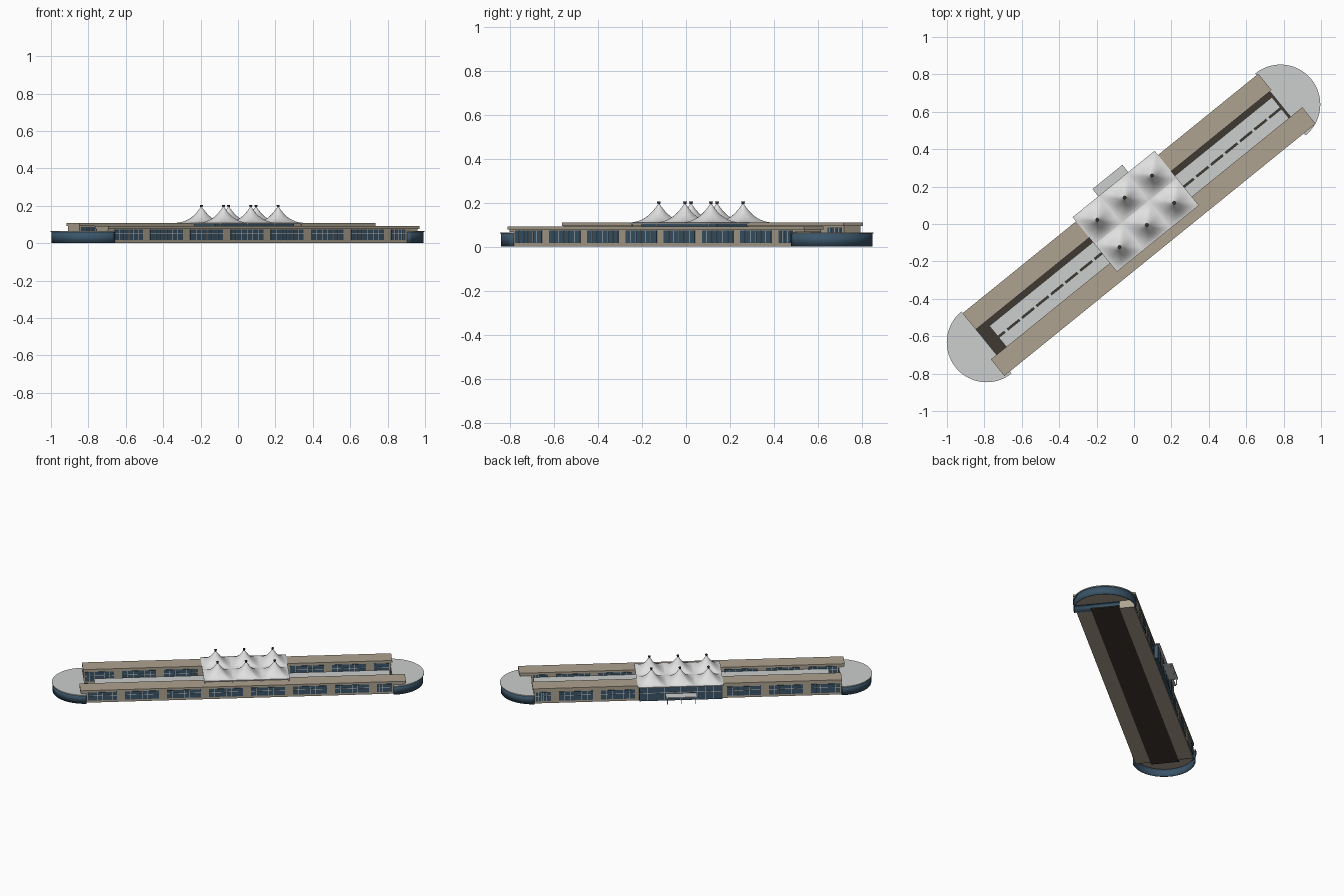
import bpy, bmesh, math
from mathutils import Matrix, Vector

if "Cube" in bpy.data.objects:
    bpy.data.objects.remove(bpy.data.objects["Cube"], do_unlink=True)

# The long axis of the building is turned in plan
TURN = Matrix.Rotation(math.radians(39), 4, 'Z')


def material(name, rgb):
    m = bpy.data.materials.new(name)
    m.use_nodes = True
    m.diffuse_color = (*rgb, 1)
    m.node_tree.nodes["Principled BSDF"].inputs["Base Color"].default_value = (*rgb, 1)
    return m


TAN = material("tan_stone", (0.42, 0.365, 0.28))
GREY = material("pale_grey_roof", (0.60, 0.62, 0.61))
WHITE = material("white_fabric", (0.74, 0.75, 0.74))
GLASS = material("blue_glass", (0.042, 0.09, 0.14))
DARK = material("dark_paving", (0.05, 0.04, 0.032))
FRAME = material("white_frame", (0.7, 0.72, 0.72))


def finish(name, bm, mat, smooth=False):
    bmesh.ops.recalc_face_normals(bm, faces=bm.faces)
    me = bpy.data.meshes.new(name)
    bm.to_mesh(me)
    bm.free()
    me.transform(TURN)
    me.materials.append(mat)
    ob = bpy.data.objects.new(name, me)
    bpy.context.scene.collection.objects.link(ob)
    if smooth:
        bpy.ops.object.select_all(action='DESELECT')
        ob.select_set(True)
        bpy.context.view_layer.objects.active = ob
        bpy.ops.object.shade_smooth_by_angle(angle=math.radians(35))
    return ob


def boxes(name, mat, *items):
    """Each item is (u0, u1, v0, v1, z0, z1) along the building."""
    bm = bmesh.new()
    for u0, u1, v0, v1, z0, z1 in items:
        size = Matrix.Diagonal((u1 - u0, v1 - v0, z1 - z0, 1))
        mid = Matrix.Translation(((u0 + u1) / 2, (v0 + v1) / 2, (z0 + z1) / 2))
        bmesh.ops.create_cube(bm, size=1, matrix=mid @ size)
    return finish(name, bm, mat)


def windows(name, v, side, z0, z1, skip=None):
    """A row of glazed bays with frames on a wall at v, facing side (-1 or 1)."""
    panes, frames = [], []

    def plate(out):
        return min(v, v + side * out), max(v, v + side * out)

    for k in range(8):
        c = -0.921 + k * 0.2765
        a, b = max(c - 0.112, -1.0), min(c + 0.112, 1.0)
        if skip and a < skip[1] and b > skip[0]:
            if a < skip[0] - 0.05:
                b = skip[0]
            elif b > skip[1] + 0.05:
                a = skip[1]
            else:
                continue
        panes.append((a, b, *plate(0.003), z0, z1))
        for i in range(1, 6):
            m = a + (b - a) * i / 6
            frames.append((m - 0.001, m + 0.001, *plate(0.005), z0, z1))
        zm = z0 + (z1 - z0) * 0.6
        frames.append((a, b, *plate(0.005), zm - 0.001, zm + 0.001))
    boxes(name + "_glass", GLASS, *panes)
    boxes(name + "_frames", FRAME, *frames)


# Long wings: walls with overhanging roofs
boxes("front_wing_walls", TAN, (-1.012, 1.012, -0.187, -0.088, 0, 0.08),
      (-1.045, 1.085, -0.187, -0.088, 0.066, 0.08))
boxes("front_wing_roof", TAN, (-1.05, 1.092, -0.195, -0.081, 0.077, 0.091))
boxes("back_wing_walls", TAN, (-1.008, 1.015, 0.101, 0.199, 0, 0.1))
boxes("back_wing_roof", TAN, (-1.013, 1.022, 0.094, 0.206, 0.093, 0.109))
windows("front_wing_outer", -0.187, -1, 0.016, 0.073)
windows("front_wing_inner", -0.088, 1, 0.02, 0.073)
windows("back_wing_outer", 0.199, 1, 0.016, 0.08, (-0.225, 0.32))
windows("back_wing_inner", 0.101, -1, 0.02, 0.087, (-0.225, 0.32))

# Courtyard floor and the pair of low roofs along it
boxes("courtyard_floor", DARK, (-1.04, 1.04, -0.088, 0.101, 0, 0.008))
boxes("courtyard_buildings", TAN, (-0.938, 0.994, -0.086, -0.023, 0.008, 0.05),
      (-0.938, 0.994, -0.003, 0.058, 0.008, 0.05))
boxes("courtyard_roofs", GREY, (-0.944, 1.0, -0.088, -0.018, 0.05, 0.056),
      (-0.944, 1.0, -0.008, 0.063, 0.05, 0.056))
boxes("courtyard_roof_links", GREY,
      *[(-0.9 + i * 0.1, -0.88 + i * 0.1, -0.018, -0.008, 0.05, 0.055) for i in range(19)])


# Rounded glazed ends
def half_disc(name, end, radius, z0, z1, mat, caps=True):
    bm = bmesh.new()
    steps = 32
    low = []
    for i in range(steps + 1):
        a = math.pi * (i / steps - 0.5)
        low.append(bm.verts.new((end * (1.011 + radius * math.cos(a)),
                                 0.004 + radius * math.sin(a), z0)))
    high = [bm.verts.new(p.co + Vector((0, 0, z1 - z0))) for p in low]
    n = len(low)
    for i in range(n):
        j = (i + 1) % n
        bm.faces.new((low[i], low[j], high[j], high[i]))
    if caps:
        bm.faces.new(low)
        bm.faces.new(high)
    return finish(name, bm, mat, smooth=True)


for side, end in (("left", 1), ("right", -1)):
    wall = half_disc(side + "_end_glass_wall", end, 0.208, 0, 0.06, GLASS, caps=False)
    thick = wall.modifiers.new("thickness", 'SOLIDIFY')
    thick.thickness = 0.004
    half_disc(side + "_end_ceiling", end, 0.205, 0.055, 0.059, TAN)
    half_disc(side + "_end_roof", end, 0.213, 0.059, 0.065, GREY)

# Central hall under the tents
U0, V0, CELL = -0.232, -0.141, 0.188
U1, V1 = U0 + 3 * CELL, V0 + 2 * CELL
boxes("central_hall", GLASS, (U0 + 0.01, U1 - 0.01, -0.08, 0.222, 0.004, 0.104))
boxes("hall_frames", FRAME,
      *[(U0 + 0.01 + i * 0.0544 - 0.0012, U0 + 0.01 + i * 0.0544 + 0.0012,
         0.222, 0.225, 0.004, 0.104) for i in range(11)],
      (U0 + 0.01, U1 - 0.01, 0.222, 0.225, 0.06, 0.063))
boxes("tent_posts", FRAME,
      *[(u - 0.003, u + 0.003, -0.136, -0.13, 0.091, 0.105)
        for u in (U0 + 0.006, U0 + CELL, U0 + 2 * CELL, U1 - 0.006)])
boxes("tent_eaves", WHITE, (U0, U1, V0, V1, 0.103, 0.109))

# Peaked fabric tents: round at the tip, square at the foot
SEG, RINGS = 32, 10
bm = bmesh.new()
tips = []
for iu in range(3):
    for iv in range(2):
        cu, cv = U0 + CELL * (iu + 0.5), V0 + CELL * (iv + 0.5)
        tips.append((cu, cv))
        rings = []
        for r in range(RINGS + 1):
            t = 0.04 + 0.96 * r / RINGS
            z = 0.109 + 0.09 * (1 - t) ** 1.6
            ring = []
            for s in range(SEG):
                a = 2 * math.pi * s / SEG
                square = 1 / max(abs(math.cos(a)), abs(math.sin(a)))
                rad = CELL / 2 * t * (1 + (square - 1) * t * t)
                ring.append(bm.verts.new((cu + rad * math.cos(a), cv + rad * math.sin(a), z)))
            rings.append(ring)
        bm.faces.new(rings[0])
        for inner, outer in zip(rings, rings[1:]):
            for s in range(SEG):
                n = (s + 1) % SEG
                bm.faces.new((inner[s], inner[n], outer[n], outer[s]))
finish("tent_roofs", bm, WHITE, smooth=True)

# Caps on the tent tips
bm = bmesh.new()
for cu, cv in tips:
    bmesh.ops.create_cone(bm, cap_ends=True, segments=12, radius1=0.006, radius2=0.009,
                          depth=0.012, matrix=Matrix.Translation((cu, cv, 0.199)))
finish("tent_caps", bm, DARK)

# Entrance canopy
boxes("entrance_canopy", GREY, (-0.055, 0.151, 0.2, 0.285, 0.046, 0.053))
boxes("canopy_posts", FRAME,
      *[(u - 0.002, u + 0.002, 0.274, 0.278, 0, 0.046) for u in (-0.045, 0.048, 0.141)])
